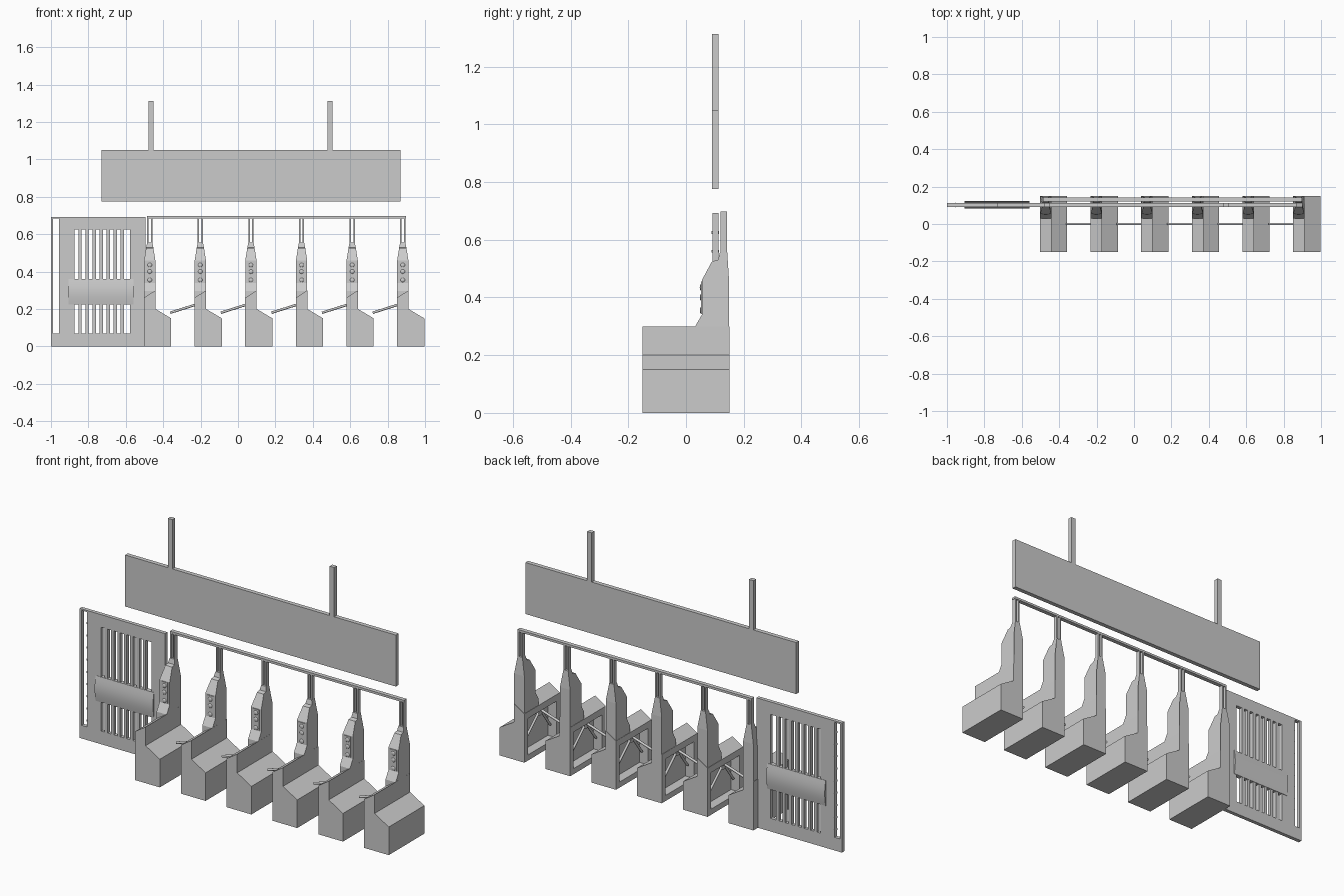
import bpy, bmesh, math
from mathutils import Vector

if "Cube" in bpy.data.objects:
    bpy.data.objects.remove(bpy.data.objects["Cube"])


def make(name, bm, smooth=False):
    bmesh.ops.recalc_face_normals(bm, faces=bm.faces)
    me = bpy.data.meshes.new(name)
    bm.to_mesh(me)
    bm.free()
    ob = bpy.data.objects.new(name, me)
    bpy.context.collection.objects.link(ob)
    if smooth:
        bpy.ops.object.select_all(action='DESELECT')
        ob.select_set(True)
        bpy.context.view_layer.objects.active = ob
        bpy.ops.object.shade_smooth_by_angle(angle=math.radians(40))
    return ob


def add_box(bm, x0, x1, y0, y1, z0, z1):
    vs = bmesh.ops.create_cube(bm, size=1)['verts']
    for v in vs:
        v.co = ((x0 + x1) / 2 + v.co.x * (x1 - x0),
                (y0 + y1) / 2 + v.co.y * (y1 - y0),
                (z0 + z1) / 2 + v.co.z * (z1 - z0))


def boxes(name, items):
    bm = bmesh.new()
    for it in items:
        add_box(bm, *it)
    return make(name, bm)


def loft(name, a, b, smooth=False):
    """Solid between two matching outlines."""
    bm = bmesh.new()
    va, vb = [bm.verts.new(p) for p in a], [bm.verts.new(p) for p in b]
    n = len(a)
    bm.faces.new(va)
    bm.faces.new(vb[::-1])
    for i in range(n):
        bm.faces.new((va[i], vb[i], vb[(i + 1) % n], va[(i + 1) % n]))
    return make(name, bm, smooth)


def rod(name, p, q, r):
    p, q = Vector(p), Vector(q)
    d = q - p
    bm = bmesh.new()
    bmesh.ops.create_cone(bm, cap_ends=True, segments=12, radius1=r, radius2=r, depth=d.length)
    rot = d.to_track_quat('Z', 'Y')
    for v in bm.verts:
        v.co = rot @ v.co + (p + q) / 2
    return make(name, bm, True)


def cut(ob, cutter):
    m = ob.modifiers.new("cut", 'BOOLEAN')
    m.operation, m.solver, m.object = 'DIFFERENCE', 'EXACT', cutter
    cutter.hide_render = True
    cutter.hide_set(True)


BODY = [(0, 0), (.146, 0), (.146, .15), (.062, .20), (.062, .30), (0, .26)]
POST = [(.149, .24), (.149, .46), (.143, .555), (.117, .555), (.111, .53),
        (.09, .525), (.055, .46), (.055, .34), (.03, .297), (.03, .24)]


def inset(z):
    if z <= .46:
        return .001
    return .001 + min((z - .46) / .07, 1) * .011 + max(z - .53, 0) * .2


def turnstile(i, x):
    # sloped lower cabinet
    body = loft(f"cabinet_{i}", [(x + a, -.15, z) for a, z in BODY],
                [(x + a, .15, z) for a, z in BODY])
    # tapering reader post
    loft(f"reader_post_{i}", [(x + inset(z), y, z) for y, z in POST],
         [(x + .062 - inset(z), y, z) for y, z in POST])
    boxes(f"reader_panel_{i}", [(x + .012, x + .05, .052, .06, .345, .455)])
    # indicator buttons
    bm = bmesh.new()
    for z in (.435, .40, .355):
        vs = bmesh.ops.create_uvsphere(bm, u_segments=14, v_segments=8, radius=.012)['verts']
        for v in vs:
            v.co = (x + .031 + v.co.x, .053 + v.co.y * .45, z + v.co.z)
    make(f"indicators_{i}", bm, True)
    # twin uprights carrying the rail
    boxes(f"uprights_{i}", [(x + c - .004, x + c + .004, .12, .142, .545, .69) for c in (.021, .041)])
    if i == 0:
        return
    # side recess with three-armed barrier
    cut(body, boxes(f"recess_cutter_{i}", [(x - .02, x + .05, -.12, .12, .03, .225)]))
    hub = Vector((x + .012, 0, .225))
    rod(f"hub_{i}", hub + Vector((.04, 0, -.01)), hub + Vector((-.004, 0, -.014)), .018)
    rod(f"barrier_arm_{i}", hub, (x - .13, 0, .18), .0065)
    for s in (-1, 1):
        rod(f"folded_arm_{i}", hub, hub + Vector((.015, s * .105, -.125)), .0065)


STARTS = [-.503 + .2706 * i for i in range(6)]
for i, x in enumerate(STARTS):
    turnstile(i, x)

# rail joining the posts
boxes("top_rail", [(-.487, .897, .12, .142, .685, .697)])

# hanging sign
boxes("sign_board", [(-.73, .87, .09, .113, .775, 1.05)])
boxes("sign_hangers", [(x, x + .027, .09, .113, 1.05, 1.313) for x in (-.478, .478)])

# side gate with slotted windows
gate = boxes("gate_panel", [(-1, -.495, .092, .112, .0, .692)])
slots = [(-.988, -.957, 0, .2, .07, .684)]
for k in range(8):
    sx = -.873 + k * .0375
    w = .021 if k < 7 else .034
    for z0, z1 in ((.07, .29), (.30, .625)):
        slots.append((sx, sx + w, 0, .2, z0, z1))
cut(gate, boxes("gate_slot_cutter", slots))

# bowed push plate
N = 8
arc = [(t / N, math.sin(math.pi * t / N)) for t in range(N + 1)]
prof = [(.09 - .008 * s, .225 + .135 * t) for t, s in arc]
prof += [(.114 + .008 * s, .225 + .135 * t) for t, s in reversed(arc)]
loft("push_plate", [(-.905, y, z) for y, z in prof], [(-.56, y, z) for y, z in prof], True)

# hinge knuckles along the gate slot
boxes("gate_hinges", [(-.957, -.954, .089, .115, .1 + k * .065, .11 + k * .065) for k in range(9)])
